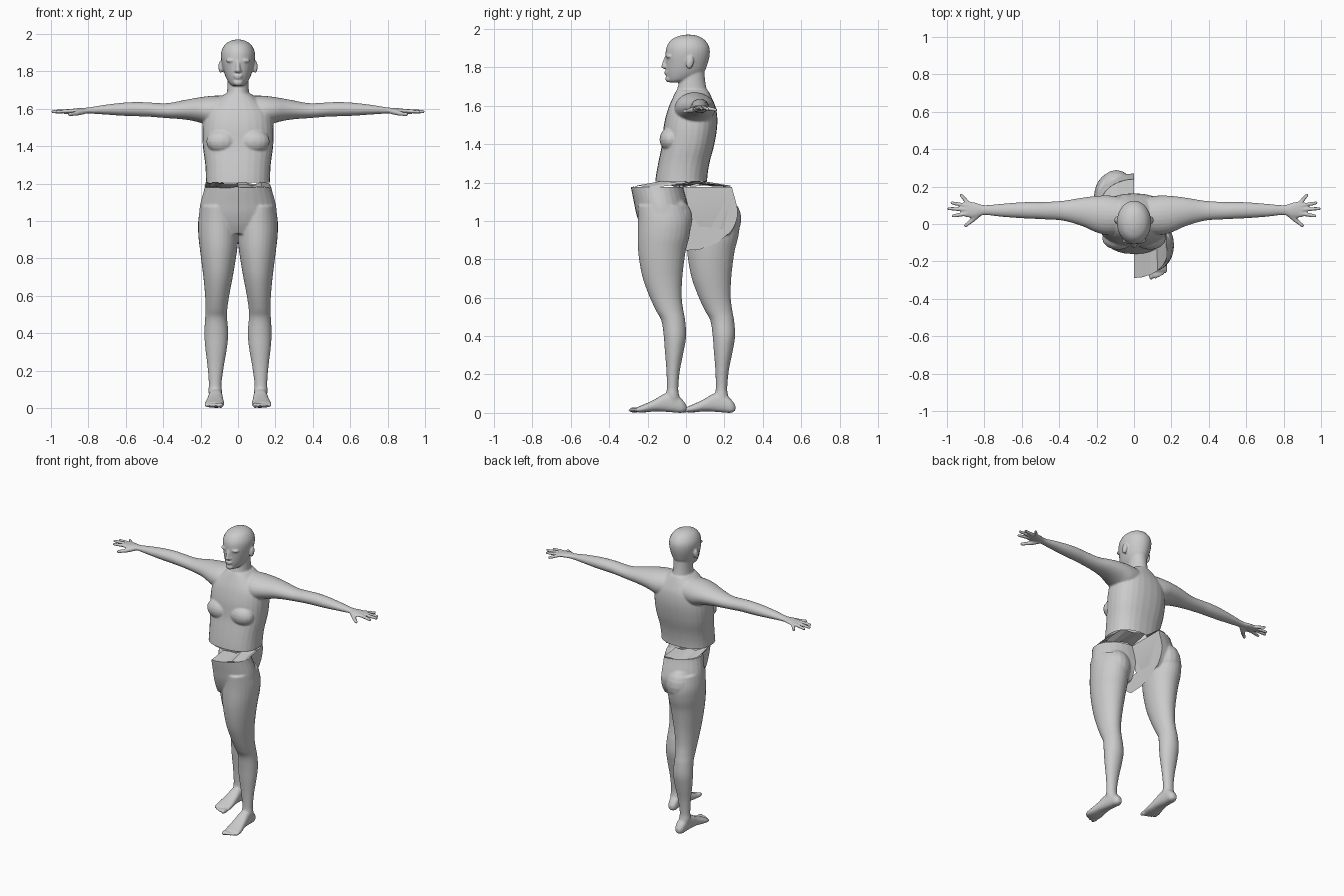
import bpy, bmesh, math, random
from mathutils import Vector, Matrix

if "Cube" in bpy.data.objects:
    bpy.data.objects.remove(bpy.data.objects["Cube"])

random.seed(4)
SHIFT = 0.255   # one half of the lower body is slid back by this much


def loft(bm, axis, rows, p=1.0, n=28, sub=4):
    """Closed skin through rows (t, a0, a1, b0, b1); a, b are the bounds across the axis."""
    fine = []
    for i in range(len(rows) - 1):
        q = [Vector(rows[min(max(i + k, 0), len(rows) - 1)]) for k in (-1, 0, 1, 2)]
        for s in range(sub):
            u = s / sub
            fine.append(0.5 * (2 * q[1] + (q[2] - q[0]) * u
                               + (2 * q[0] - 5 * q[1] + 4 * q[2] - q[3]) * u * u
                               + (3 * q[1] - q[0] - 3 * q[2] + q[3]) * u ** 3))
    fine.append(Vector(rows[-1]))
    rings = []
    for t, a0, a1, b0, b1 in fine:
        ring = []
        for k in range(n):
            w = 2 * math.pi * k / n
            c, s = math.cos(w), math.sin(w)
            a = (a0 + a1) / 2 + (a1 - a0) / 2 * math.copysign(abs(c) ** p, c)
            b = (b0 + b1) / 2 + (b1 - b0) / 2 * math.copysign(abs(s) ** p, s)
            ring.append(bm.verts.new({'x': (t, a, b), 'y': (a, t, b), 'z': (a, b, t)}[axis]))
        rings.append(ring)
    for r0, r1 in zip(rings, rings[1:]):
        for k in range(n):
            bm.faces.new((r0[k], r0[(k + 1) % n], r1[(k + 1) % n], r1[k]))
    bm.faces.new(rings[0])
    bm.faces.new(rings[-1])


def blob(bm, c, r, tilt=0):
    m = Matrix.Translation(c) @ Matrix.Rotation(tilt, 4, 'X') @ Matrix.Diagonal((*r, 1))
    bmesh.ops.create_uvsphere(bm, u_segments=16, v_segments=10, radius=1, matrix=m)


def tube(bm, a, b, r0, r1):
    """Tapered finger with rounded ends."""
    a, b = Vector(a), Vector(b)
    d = b - a
    m = Matrix.Translation((a + b) / 2) @ d.to_track_quat('Z', 'Y').to_matrix().to_4x4()
    bmesh.ops.create_cone(bm, cap_ends=True, segments=12, radius1=r0, radius2=r1,
                          depth=d.length, matrix=m)
    blob(bm, a, (r0,) * 3)
    blob(bm, b, (r1,) * 3)


def fuse(bm, voxel, smooth):
    """Weld overlapping solids into one skin; returns a bmesh."""
    bmesh.ops.recalc_face_normals(bm, faces=bm.faces)
    me = bpy.data.meshes.new("tmp")
    bm.to_mesh(me)
    bm.free()
    ob = bpy.data.objects.new("tmp", me)
    bpy.context.collection.objects.link(ob)
    r = ob.modifiers.new("weld", 'REMESH')
    r.mode, r.voxel_size = 'VOXEL', voxel
    s = ob.modifiers.new("soften", 'SMOOTH')
    s.factor, s.iterations = 0.5, smooth
    dg = bpy.context.evaluated_depsgraph_get()
    out = bmesh.new()
    out.from_mesh(ob.evaluated_get(dg).to_mesh())
    bpy.data.objects.remove(ob)
    return out


def cut(bm, co, no, fill=False):
    g = bm.verts[:] + bm.edges[:] + bm.faces[:]
    res = bmesh.ops.bisect_plane(bm, geom=g, plane_co=co, plane_no=no, clear_outer=True)
    if fill:
        ed = [e for e in res['geom_cut'] if isinstance(e, bmesh.types.BMEdge)]
        bmesh.ops.edgeloop_fill(bm, edges=ed)


def finish(bm, name, smooth=True):
    me = bpy.data.meshes.new(name)
    bm.to_mesh(me)
    bm.free()
    ob = bpy.data.objects.new(name, me)
    bpy.context.collection.objects.link(ob)
    if smooth:
        bpy.context.view_layer.objects.active = ob
        ob.select_set(True)
        bpy.ops.object.shade_smooth_by_angle(angle=math.radians(50))
        ob.select_set(False)
    return ob


# upper body: torso, neck and head
bm = bmesh.new()
loft(bm, 'z', [(1.12, -.178, .178, -.165, .115), (1.21, -.172, .172, -.16, .11),
               (1.30, -.175, .175, -.145, .122), (1.40, -.188, .188, -.125, .148),
               (1.50, -.19, .19, -.115, .163), (1.58, -.175, .175, -.095, .158),
               (1.64, -.12, .12, -.07, .135), (1.68, -.07, .07, -.05, .115)], p=.85)
loft(bm, 'z', [(1.60, -.08, .08, -.06, .13), (1.67, -.062, .062, -.05, .112),
               (1.73, -.056, .056, -.035, .1), (1.80, -.055, .055, -.02, .095)])
loft(bm, 'z', [(1.722, -.025, .025, -.088, -.03), (1.735, -.045, .045, -.096, .03),
               (1.77, -.066, .066, -.104, .09), (1.82, -.082, .082, -.106, .113),
               (1.87, -.091, .091, -.107, .124), (1.91, -.088, .088, -.1, .12),
               (1.945, -.068, .068, -.075, .095), (1.964, -.038, .038, -.035, .06),
               (1.97, -.012, .012, -.005, .028)])
# face
tube(bm, (0, -.104, 1.85), (0, -.116, 1.805), .009, .013)
blob(bm, (0, -.092, 1.74), (.026, .016, .018))
blob(bm, (0, -.1, 1.776), (.025, .014, .007))
blob(bm, (0, -.098, 1.764), (.022, .014, .007))
for s in (-1, 1):
    blob(bm, (s * .013, -.107, 1.803), (.009, .01, .007))
    blob(bm, (s * .036, -.088, 1.857), (.028, .018, .009))
    blob(bm, (s * .092, .02, 1.825), (.013, .02, .034), -.2)
    # chest
    blob(bm, (s * .085, -.078, 1.425), (.085, .06, .065))
    # arm
    arm = [(.04, -.05, .14, 1.50, 1.67), (.13, -.06, .152, 1.50, 1.67),
           (.20, -.045, .15, 1.525, 1.662), (.28, -.01, .14, 1.542, 1.648),
           (.38, .018, .124, 1.55, 1.63), (.48, .025, .118, 1.558, 1.634),
           (.54, .028, .118, 1.56, 1.636), (.62, .032, .115, 1.563, 1.632),
           (.72, .04, .107, 1.57, 1.62), (.80, .048, .101, 1.575, 1.607),
           (.85, .035, .115, 1.576, 1.604), (.90, .035, .125, 1.576, 1.598)]
    loft(bm, 'x', [(s * r[0], *r[1:]) for r in arm])
    # fingers and thumb
    for a, b in [((.89, .115, 1.586), (.925, .155, 1.578)), ((.89, .098, 1.588), (.973, .113, 1.582)),
                 ((.89, .077, 1.589), (.99, .082, 1.585)), ((.89, .055, 1.589), (.968, .043, 1.583))]:
        tube(bm, (s * a[0], *a[1:]), (s * b[0], *b[1:]), .0115, .009)
    tube(bm, (s * .825, .058, 1.586), (s * .865, .02, 1.575), .016, .013)
    tube(bm, (s * .865, .02, 1.575), (s * .9, -.008, 1.57), .012, .01)
bm = fuse(bm, .0055, 4)
cut(bm, (0, 0, 1.205), (0, 0, -1))
finish(bm, "upper_body")


def lower_half():
    bm = bmesh.new()
    # hips, full width before halving
    loft(bm, 'z', [(.93, -.15, .15, -.215, -.03), (.98, -.2, .2, -.24, -.0),
                   (1.04, -.208, .208, -.26, .015), (1.10, -.2, .2, -.272, .005),
                   (1.18, -.178, .178, -.288, -.016), (1.24, -.172, .172, -.292, -.02)])
    blob(bm, (.095, -.06, 1.01), (.09, .094, .11))
    # leg
    loft(bm, 'z', [(1.08, .03, .2, -.25, .0), (1.0, .0, .213, -.25, .025),
                   (.92, -.002, .212, -.252, .018), (.85, .004, .204, -.25, .0),
                   (.77, .016, .194, -.24, -.012), (.69, .03, .184, -.222, -.02),
                   (.60, .047, .176, -.188, -.022), (.53, .057, .174, -.155, -.013),
                   (.48, .058, .176, -.128, -.004), (.40, .052, .18, -.116, .001),
                   (.32, .059, .175, -.11, -.012), (.22, .076, .163, -.102, -.032),
                   (.13, .088, .156, -.1, -.04), (.09, .085, .158, -.105, -.035),
                   (.04, .085, .15, -.11, -.02)])
    # foot
    loft(bm, 'y', [(.002, .1, .13, .012, .04), (-.02, .086, .145, .0, .07),
                   (-.06, .084, .152, .002, .1), (-.11, .082, .158, .006, .1),
                   (-.16, .078, .166, .008, .072), (-.21, .074, .177, .003, .048),
                   (-.25, .076, .18, .002, .032)], p=.8)
    # toes
    for x, y, r in [(.092, -.268, .017), (.115, -.272, .012), (.134, -.266, .011),
                    (.152, -.257, .0105), (.168, -.246, .0105)]:
        blob(bm, (x, y, .015), (r * .85, r * 1.9, r * .9))
    bm = fuse(bm, .0065, 4)
    cut(bm, (.0005, 0, 0), (-1, 0, 0), fill=True)
    cut(bm, (0, 0, 1.178), (0, 0, 1))
    return bm


def waist_strip(side, dy):
    # ragged faces stretched from the torso rim to the slid hip rim
    bm = bmesh.new()
    n, prev = 12, None
    for k in range(n + 1):
        w = math.pi * k / n
        s, c = math.sin(w) * side, -math.cos(w)
        inner = bm.verts.new((.172 * s, -.025 + .135 * c, 1.203 + random.uniform(-.014, .008)))
        outer = bm.verts.new((.179 * s, -.152 + .137 * c + dy, 1.178 + random.uniform(-.004, .01)))
        if prev:
            bm.faces.new((prev[0], inner, outer, prev[1]))
        prev = (inner, outer)
    return bm


# slid halves of the lower body
left = finish(lower_half(), "left_lower_half")
bm = bmesh.new()
bm.from_mesh(left.data)
for v in bm.verts:
    v.co = (-v.co.x, v.co.y + SHIFT, v.co.z)
bmesh.ops.reverse_faces(bm, faces=bm.faces)
finish(bm, "right_lower_half")
finish(waist_strip(1, 0), "left_waist_tear", False)
finish(waist_strip(-1, SHIFT), "right_waist_tear", False)

# flat web stretched between the thighs at the crotch
bm = bmesh.new()
bm.faces.new([bm.verts.new((0, y, z)) for y, z in
              [(-.2, .96), (-.1, .90), (-.03, .845), (.07, .85), (.17, .89), (.24, .95), (.1, .97)]])
finish(bm, "crotch_web", False)
